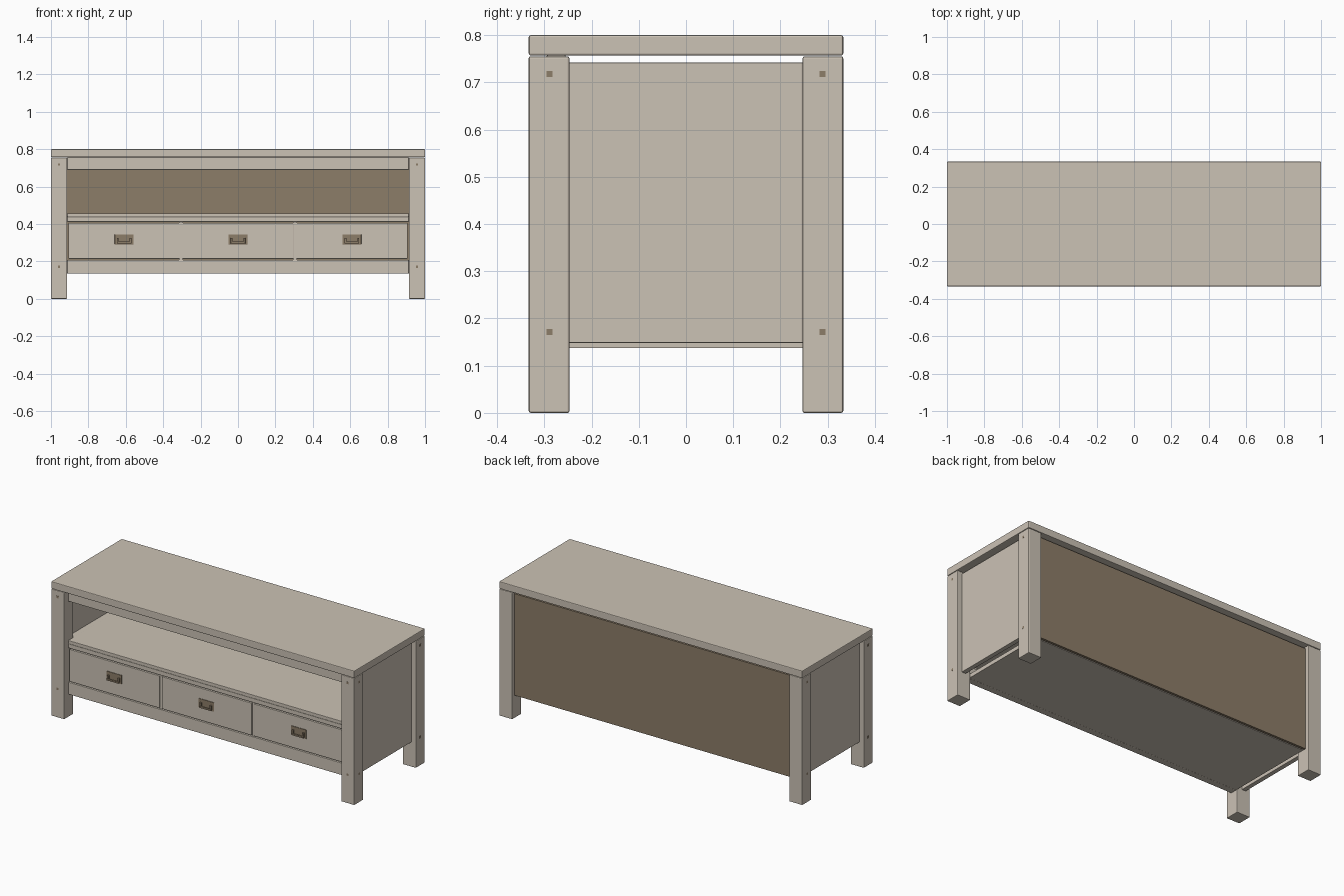
import bpy
from mathutils import Vector

cube = bpy.data.objects.get("Cube")
if cube:
    bpy.data.objects.remove(cube, do_unlink=True)


def material(name, rgb):
    m = bpy.data.materials.new(name)
    m.use_nodes = True
    m.diffuse_color = (*rgb, 1)
    for n in m.node_tree.nodes:
        if n.type == 'BSDF_PRINCIPLED':
            n.inputs["Base Color"].default_value = (*rgb, 1)
            n.inputs["Roughness"].default_value = 0.6
    return m


WOOD = material("pale_wood", (0.60, 0.54, 0.46))
BROWN = material("brown", (0.265, 0.205, 0.14))


def box(name, x, y, z, mat=WOOD, bevel=0.0):
    """Box from (min, max) ranges, with optional rounded edges."""
    bpy.ops.mesh.primitive_cube_add(size=1)
    ob = bpy.context.object
    ob.name = name
    lo, hi = Vector((x[0], y[0], z[0])), Vector((x[1], y[1], z[1]))
    for v in ob.data.vertices:
        v.co = [(lo[i] + hi[i]) / 2 + v.co[i] * (hi[i] - lo[i]) for i in range(3)]
    ob.data.materials.append(mat)
    if bevel:
        mod = ob.modifiers.new("Edge", 'BEVEL')
        mod.width, mod.segments = bevel, 2
    return ob


def span(centre, half):
    return (centre - half, centre + half)


X, Y = 1.0, 0.333          # outer half sizes
IN_X, IN_Y = 0.913, 0.247  # inner faces of the legs
FRONT, BACK = -0.295, 0.312

# Top board
box("top_board", (-X, X), (-Y, Y), (0.757, 0.8), bevel=0.004)

# Legs, bolts and side panels
for sx, side in ((1, "left"), (-1, "right")):
    xs = sorted((sx * IN_X, sx * X))
    for sy, end in ((-1, "front"), (1, "back")):
        ys = sorted((sy * IN_Y, sy * Y))
        box(f"{end}_{side}_leg", xs, ys, (0, 0.755), bevel=0.004)
        for z in (0.718, 0.171):
            box(f"{end}_{side}_side_bolt", span(sx * X, 0.001),
                span(sy * 0.289, 0.0065), span(z, 0.0065), BROWN)
            if sy < 0:
                box(f"{side}_front_bolt", span(sx * 0.957, 0.0065),
                    span(-Y, 0.001), span(z, 0.0065), BROWN)
    box(f"{side}_side_panel", sorted((sx * 0.945, sx * 0.972)),
        (-IN_Y, IN_Y), (0.148, 0.742), bevel=0.002)

# Carcass boards
box("back_panel", (-IN_X, IN_X), (BACK - 0.015, BACK), (0.136, 0.742), BROWN)
box("bottom_board", (-IN_X, IN_X), (-0.26, 0.29), (0.137, 0.16))
box("shelf", (-IN_X, IN_X), (FRONT, 0.297), (0.437, 0.457), bevel=0.002)
box("shelf_inset", (-0.945, 0.945), (-IN_Y, IN_Y), (0.438, 0.4565))

# Front rails
for name, z in (("top_rail", (0.69, 0.757)), ("middle_rail", (0.412, 0.437)),
                ("bottom_rail", (0.136, 0.208))):
    box(name, (-IN_X, IN_X), (FRONT, -0.255), z, bevel=0.002)

# Drawer dividers
for x in (-0.305, 0.305):
    box("drawer_divider", span(x, 0.011), (FRONT + 0.008, 0.29), (0.16, 0.437))

# Drawers with cup pulls
for x in (-0.609, 0, 0.609):
    box("drawer_front", span(x, 0.297), (FRONT, FRONT + 0.03), (0.214, 0.406), bevel=0.002)
    box("drawer_body", span(x, 0.285), (FRONT + 0.03, 0.27), (0.222, 0.38))
    box("handle_plate", span(x, 0.05), (FRONT - 0.004, FRONT), (0.291, 0.344), BROWN, 0.001)
    for s in (-1, 1):
        box("handle_post", span(x + s * 0.034, 0.005),
            (FRONT - 0.014, FRONT), (0.298, 0.325), BROWN, 0.001)
    box("handle_bar", span(x, 0.039), (FRONT - 0.017, FRONT - 0.01), (0.296, 0.306), BROWN, 0.001)
